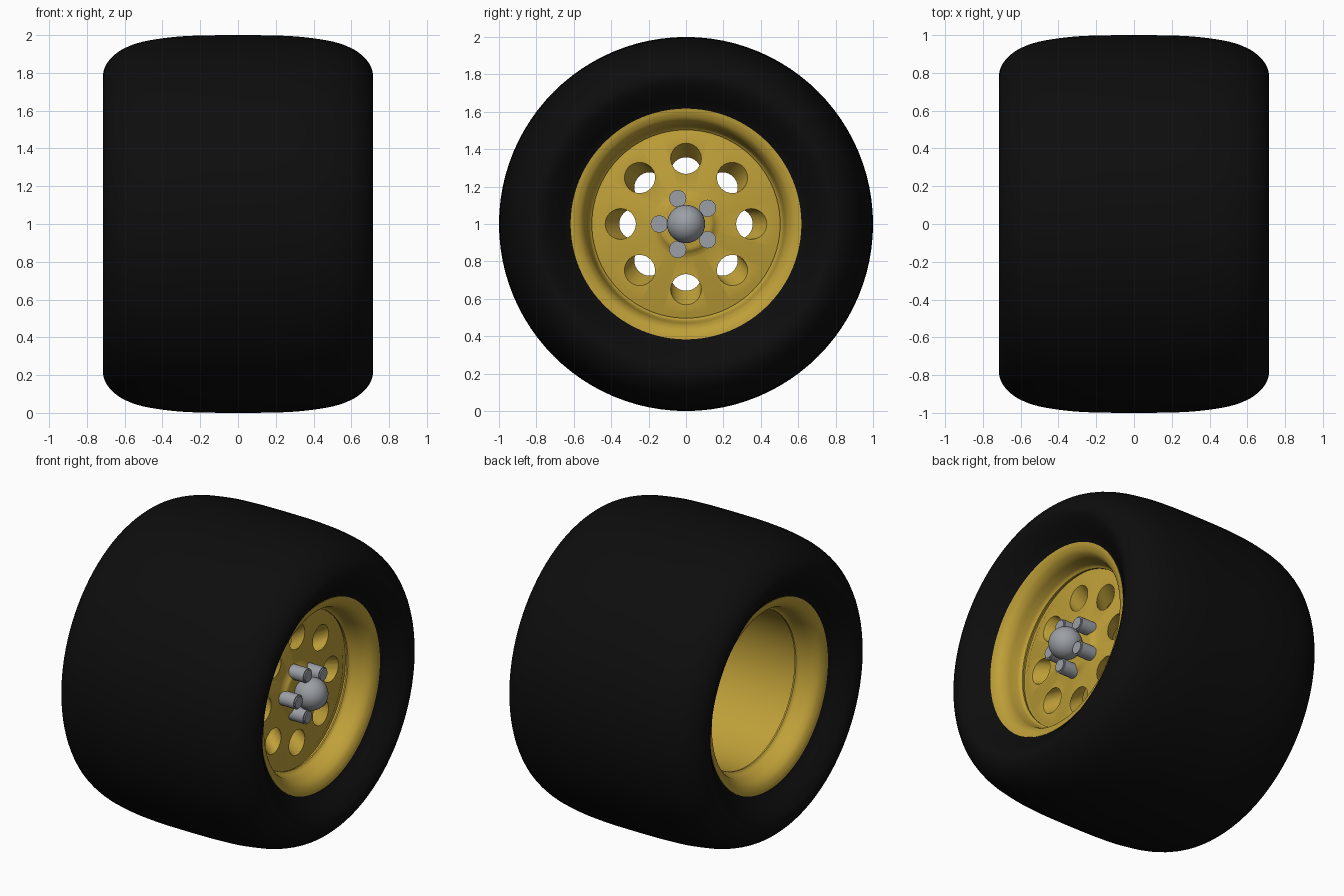
import bpy
import bmesh
from math import cos, sin, pi, radians
from mathutils import Matrix, Vector

if "Cube" in bpy.data.objects:
    bpy.data.objects.remove(bpy.data.objects["Cube"])

AXLE = Vector((0, 0, 1))


def make_material(name, color):
    mat = bpy.data.materials.new(name)
    mat.use_nodes = True
    mat.diffuse_color = (*color, 1)
    mat.node_tree.nodes["Principled BSDF"].inputs["Base Color"].default_value = (*color, 1)
    return mat


black = make_material("black rubber", (0.004, 0.004, 0.004))
gold = make_material("gold paint", (0.52, 0.35, 0.04))
steel = make_material("grey steel", (0.33, 0.35, 0.38))


def finish(name, bm, mat, angle=40):
    bmesh.ops.recalc_face_normals(bm, faces=bm.faces)
    mesh = bpy.data.meshes.new(name)
    bm.to_mesh(mesh)
    bm.free()
    obj = bpy.data.objects.new(name, mesh)
    obj.location = AXLE
    bpy.context.collection.objects.link(obj)
    if mat:
        mesh.materials.append(mat)
    bpy.ops.object.select_all(action='DESELECT')
    obj.select_set(True)
    bpy.context.view_layer.objects.active = obj
    bpy.ops.object.shade_smooth_by_angle(angle=radians(angle))
    return obj


def smooth_path(points, steps=4):
    """Catmull-Rom curve through (x, radius) points."""
    pts = [Vector(p) for p in points]
    pts = [pts[0] * 2 - pts[1]] + pts + [pts[-1] * 2 - pts[-2]]
    out = []
    for a, b, c, d in zip(pts, pts[1:], pts[2:], pts[3:]):
        for i in range(steps):
            t = i / steps
            out.append(0.5 * (2 * b + (c - a) * t + (2 * a - 5 * b + 4 * c - d) * t * t
                              + (3 * b - a - 3 * c + d) * t ** 3))
    return [tuple(p) for p in out] + [tuple(pts[-2])]


def mirrored(half):
    """Extend a profile from the outer side (+x) across to -x."""
    return half + [(-x, r) for x, r in reversed(half) if x > 1e-5]


def lathe(name, profile, mat, segments=96, closed=True, angle=40):
    """Revolve (x, radius) points about the x axis; radius 0 becomes a pole."""
    bm = bmesh.new()
    rings = []
    for x, r in profile:
        if r < 1e-6:
            rings.append([bm.verts.new((x, 0, 0))] * segments)
        else:
            rings.append([bm.verts.new((x, r * cos(2 * pi * i / segments), r * sin(2 * pi * i / segments)))
                          for i in range(segments)])
    pairs = list(zip(rings, rings[1:]))
    if closed:
        pairs.append((rings[-1], rings[0]))
    for a, b in pairs:
        for i in range(segments):
            j = (i + 1) % segments
            bm.faces.new(dict.fromkeys((a[i], a[j], b[j], b[i])))
    return finish(name, bm, mat, angle)


# Tyre: rounded tread, bulging shoulder, sidewall dished in to the rim
tyre_half = smooth_path([(0.58, 0.58), (0.6, 0.615), (0.62, 0.645), (0.66, 0.69), (0.7, 0.745),
                         (0.714, 0.79), (0.7, 0.84), (0.66, 0.89), (0.6, 0.931), (0.5, 0.966),
                         (0.35, 0.989), (0.2, 0.998), (0, 1)])
lathe("tyre", mirrored(tyre_half), black)

# Rim: flared flange on each side, stepped down to a straight barrel
flange = smooth_path([(0.604, 0.617), (0.598, 0.59), (0.58, 0.56), (0.545, 0.538),
                      (0.5, 0.527), (0.465, 0.517), (0.45, 0.503)])
lathe("rim", mirrored([(0.57, 0.575), (0.59, 0.617)] + flange + [(0.44, 0.503), (0.44, 0.515)]), gold)

# Wheel disc with a raised centre boss
disc = lathe("wheel_disc", [(0.455, 0), (0.455, 0.125)]
             + smooth_path([(0.452, 0.14), (0.438, 0.16), (0.43, 0.18)])
             + [(0.43, 0.48), (0.423, 0.495), (0.423, 0.516), (0.33, 0.516), (0.33, 0)],
             gold, closed=False, angle=30)

# Eight slanted round holes through the disc
holes = bmesh.new()
front, back = Vector((0.43, 0, 0.35)), Vector((0.33, 0, 0.275))
slant = (front - back).z / (front - back).x
for i in range(8):
    result = bmesh.ops.create_cone(holes, cap_ends=True, segments=32, radius1=0.082, radius2=0.082, depth=0.3)
    shear = Matrix.Identity(4)
    shear[2][0] = slant
    place = (Matrix.Rotation(i * pi / 4, 4, 'X') @ Matrix.Translation((front + back) / 2)
             @ shear @ Matrix.Rotation(pi / 2, 4, 'Y'))
    bmesh.ops.transform(holes, matrix=place, verts=result["verts"])
cutter = finish("hole_cutter", holes, None)
cutter.hide_render = True
cut = disc.modifiers.new("holes", 'BOOLEAN')
cut.operation, cut.solver, cut.object = 'DIFFERENCE', 'EXACT', cutter
bpy.ops.object.select_all(action='DESELECT')
bpy.context.view_layer.objects.active = disc
disc.select_set(True)
bpy.ops.object.modifier_apply(modifier=cut.name)
bpy.data.objects.remove(cutter)
bpy.ops.object.shade_smooth_by_angle(angle=radians(30))

# Ball-shaped hub cap
ball = bmesh.new()
bmesh.ops.create_uvsphere(ball, u_segments=32, v_segments=20, radius=0.102)
bmesh.ops.transform(ball, matrix=Matrix.Translation((0.535, 0, 0)) @ Matrix.Rotation(pi / 2, 4, 'Y'),
                    verts=ball.verts)
finish("hub_cap", ball, steel)

# Five wheel nuts around the hub cap
nuts = bmesh.new()
for i in range(5):
    angle = pi + i * 2 * pi / 5
    result = bmesh.ops.create_cone(nuts, cap_ends=True, segments=24, radius1=0.046, radius2=0.046, depth=0.12)
    place = Matrix.Translation((0.485, 0.143 * cos(angle), 0.143 * sin(angle))) @ Matrix.Rotation(pi / 2, 4, 'Y')
    bmesh.ops.transform(nuts, matrix=place, verts=result["verts"])
bmesh.ops.bevel(nuts, geom=[e for e in nuts.edges if all(v.co.x > 0.54 for v in e.verts)],
                offset=0.008, segments=2, affect='EDGES')
finish("wheel_nuts", nuts, steel)
